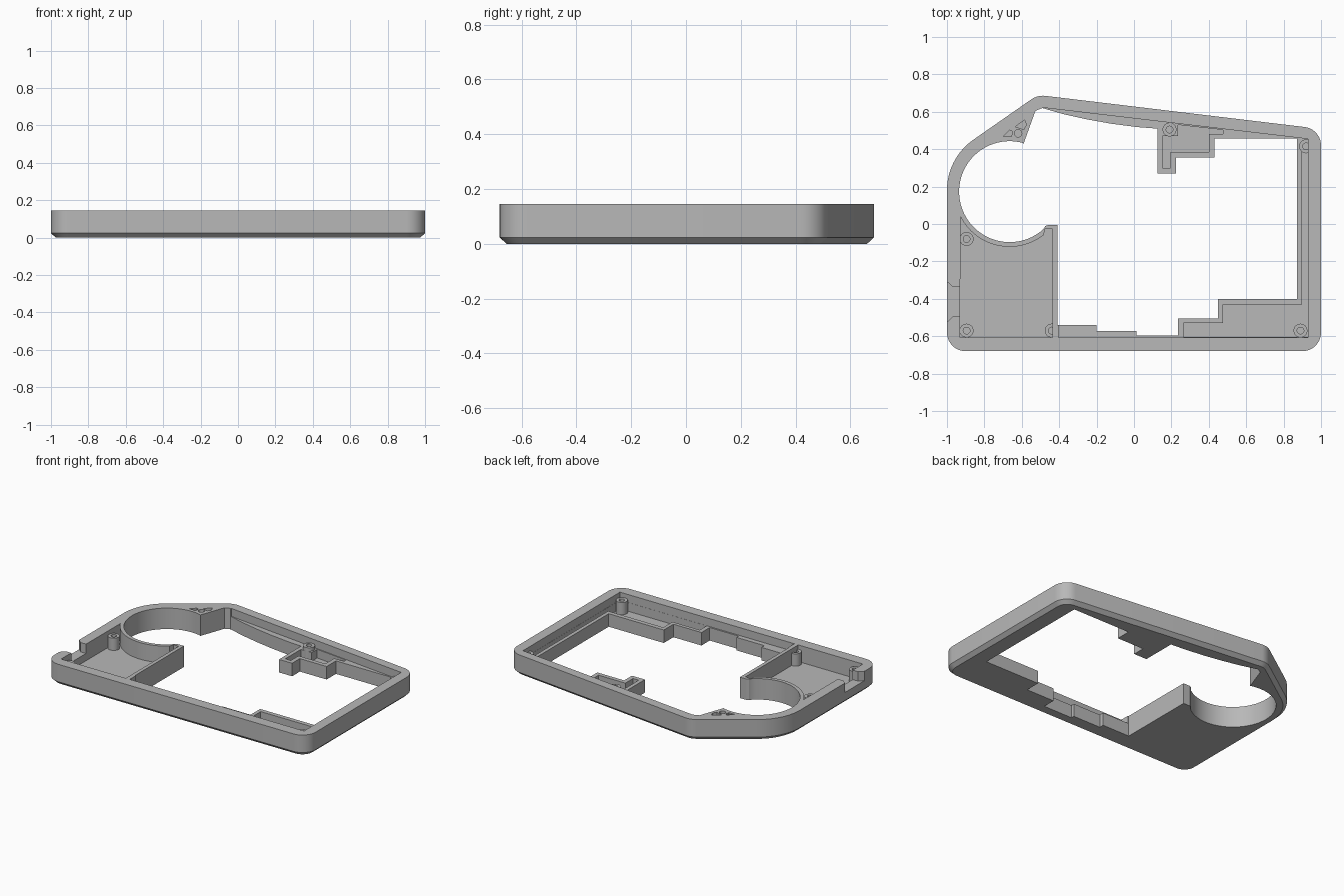
import bpy, bmesh, math
from mathutils import Vector

if "Cube" in bpy.data.objects:
    bpy.data.objects.remove(bpy.data.objects["Cube"])

H, FLOOR, LEDGE, BOSS = 0.145, 0.03, 0.09, 0.115
CX, CY = -0.665, 0.173          # centre of the round opening

grey = bpy.data.materials.new("plain grey")
grey.diffuse_color = (0.48, 0.48, 0.48, 1)
grey.use_nodes = True
grey.node_tree.nodes["Principled BSDF"].inputs["Base Color"].default_value = grey.diffuse_color


def arc(cx, cy, r, a0, a1, n):
    return [(cx + r * math.cos(math.radians(a0 + (a1 - a0) * i / n)),
             cy + r * math.sin(math.radians(a0 + (a1 - a0) * i / n))) for i in range(n + 1)]


def fillet(prev, corner, nxt, r, n=10):
    """Points of a rounded corner."""
    p, c, q = Vector(prev), Vector(corner), Vector(nxt)
    u, v = (p - c).normalized(), (q - c).normalized()
    half = u.angle(v) / 2
    a, b = c + u * r / math.tan(half), c + v * r / math.tan(half)
    m = c + (u + v).normalized() * r / math.sin(half)
    start = a - m
    turn = start.angle_signed(b - m)
    out = []
    for i in range(n + 1):
        t = -turn * i / n
        out.append((m.x + start.x * math.cos(t) - start.y * math.sin(t),
                    m.y + start.x * math.sin(t) + start.y * math.cos(t)))
    return out


def inset(pts, d):
    """Move a counter-clockwise outline inwards by d."""
    out = []
    for i, c in enumerate(pts):
        c = Vector(c)
        e0 = (c - Vector(pts[i - 1])).normalized()
        e1 = (Vector(pts[(i + 1) % len(pts)]) - c).normalized()
        n0, n1 = Vector((-e0.y, e0.x)), Vector((-e1.y, e1.x))
        out.append(tuple(c + (n0 + n1) * d / (1 + n0.dot(n1))))
    return out


def loft(name, rings):
    """Solid through (outline, z) rings of equal point count."""
    bm = bmesh.new()
    loops = [[bm.verts.new((x, y, z)) for x, y in pts] for pts, z in rings]
    n = len(loops[0])
    for lo, hi in zip(loops, loops[1:]):
        for i in range(n):
            j = (i + 1) % n
            bm.faces.new((lo[i], lo[j], hi[j], hi[i]))
    bm.faces.new(loops[0][::-1])
    bm.faces.new(loops[-1])
    bmesh.ops.recalc_face_normals(bm, faces=bm.faces)
    me = bpy.data.meshes.new(name)
    bm.to_mesh(me)
    bm.free()
    me.materials.append(grey)
    ob = bpy.data.objects.new(name, me)
    bpy.context.collection.objects.link(ob)
    return ob


def activate(ob):
    bpy.ops.object.select_all(action='DESELECT')
    ob.select_set(True)
    bpy.context.view_layer.objects.active = ob


def cut(target, pts, z0, z1=H + 0.05):
    """Cut a prism out of the target."""
    tool = loft("cutter", [(pts, z0), (pts, z1)])
    tool.hide_render = True
    mod = target.modifiers.new("cut", 'BOOLEAN')
    mod.operation, mod.solver, mod.object = 'DIFFERENCE', 'EXACT', tool
    activate(target)
    bpy.ops.object.modifier_apply(modifier=mod.name)
    bpy.data.objects.remove(tool)


# Outer case block with rounded corners and chamfered underside
bl, br, tr, apex = (-1, -0.68), (1, -0.68), (1, 0.508), (-0.515, 0.69)
shoulder = arc(-0.67, 0.18, 0.33, 124.7, 180, 18)
outline = (fillet((-1, 0), bl, br, 0.1) + fillet(bl, br, tr, 0.1)
           + fillet(br, tr, apex, 0.1) + fillet(tr, apex, shoulder[0], 0.11) + shoulder)
case = loft("case", [(inset(outline, 0.025), 0), (outline, 0.024), (outline, H)])

# Main opening, including the round bay and the stepped edges
opening = [(-0.41, -0.005), (-0.41, -0.54), (-0.2, -0.54), (-0.2, -0.572), (0.013, -0.572),
           (0.013, -0.595), (0.235, -0.595), (0.235, -0.505), (0.45, -0.505), (0.45, -0.40),
           (0.872, -0.40), (0.872, 0.457), (0.43, 0.457), (0.43, 0.355), (0.225, 0.355),
           (0.225, 0.27), (0.125, 0.27), (0.125, 0.51), (0.02, 0.518), (-0.12, 0.536),
           (-0.25, 0.559), (-0.38, 0.588), (-0.49, 0.62), (-0.527, 0.605), (-0.59, 0.43)]
opening += arc(CX, CY, 0.27, 75, 312, 56) + [(-0.475, -0.012), (-0.46, -0.005)]
cut(case, opening, -0.05)

# Upper recess that leaves a ledge around the opening
cut(case, [(-0.405, -0.606), (0.93, -0.606), (0.93, 0.455), (0.885, 0.46),
           (-0.487, 0.622), (-0.47, 0.55), (-0.405, 0.1)], LEDGE)

# Corner compartment beside the round bay
cut(case, [(-0.93, -0.606), (-0.435, -0.606), (-0.435, -0.028), (-0.475, -0.028)]
    + arc(CX, CY, 0.295, 308, 207, 28), FLOOR)

# Long pocket down the right side and front corner
cut(case, [(0.265, -0.605), (0.929, -0.605), (0.929, 0.39), (0.897, 0.39), (0.897, -0.43),
           (0.475, -0.43), (0.475, -0.53), (0.265, -0.53)], FLOOR)

# Stepped pocket on the back bracket
cut(case, [(0.152, 0.47), (0.152, 0.30), (0.195, 0.30), (0.195, 0.384), (0.4, 0.384),
           (0.4, 0.48), (0.475, 0.482), (0.475, 0.503), (0.235, 0.53), (0.235, 0.47)], FLOOR)

# Flared port notch in the left wall
cut(case, [(-1.02, -0.29), (-0.97, -0.335), (-0.9, -0.335), (-0.9, -0.495),
           (-0.97, -0.495), (-1.02, -0.545)], 0.08)

# Screw hole and relief pockets in the solid back corner
cut(case, arc(-0.62, 0.485, 0.02, 0, 345, 23), 0.06)
cut(case, [(-0.7, 0.467), (-0.655, 0.467), (-0.65, 0.495), (-0.665, 0.502)], 0.1)
cut(case, [(-0.635, 0.52), (-0.59, 0.505), (-0.575, 0.53), (-0.585, 0.556)], 0.1)

activate(case)
bpy.ops.object.shade_smooth_by_angle(angle=math.radians(25))

# Screw bosses with blind holes
for x, y in [(-0.895, -0.08), (-0.895, -0.57), (-0.44, -0.57),
             (0.89, -0.57), (0.92, 0.415), (0.19, 0.505)]:
    big, small = arc(x, y, 0.037, 0, 348.75, 31), arc(x, y, 0.018, 0, 348.75, 31)
    boss = loft("screw_boss", [(big, 0.026), (big, BOSS), (small, BOSS), (small, 0.05)])
    activate(boss)
    bpy.ops.object.shade_smooth_by_angle(angle=math.radians(25))
